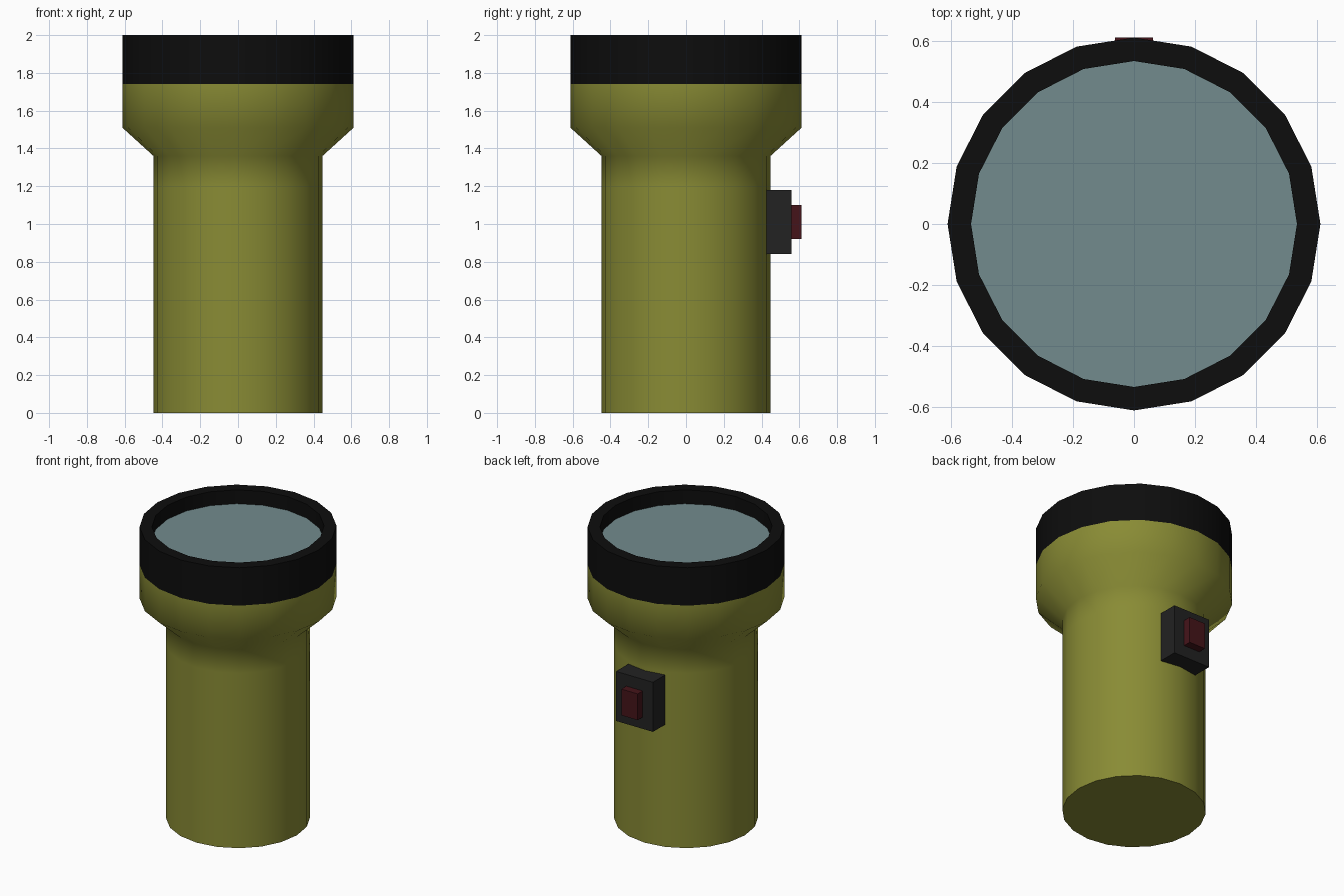
import bpy, bmesh
from math import cos, sin, pi, radians

if "Cube" in bpy.data.objects:
    bpy.data.objects.remove(bpy.data.objects["Cube"])

SIDES = 20


def material(name, rgb):
    mat = bpy.data.materials.new(name)
    mat.diffuse_color = (*rgb, 1)
    mat.use_nodes = True
    mat.node_tree.nodes["Principled BSDF"].inputs["Base Color"].default_value = mat.diffuse_color
    return mat


def add_object(name, bm, mat, smooth_angle=None):
    bmesh.ops.recalc_face_normals(bm, faces=bm.faces)
    mesh = bpy.data.meshes.new(name)
    bm.to_mesh(mesh)
    bm.free()
    mesh.materials.append(mat)
    if smooth_angle:
        mesh.shade_smooth()
        mesh.set_sharp_from_angle(angle=radians(smooth_angle))
    obj = bpy.data.objects.new(name, mesh)
    bpy.context.collection.objects.link(obj)
    return obj


def lathe(name, profile, mat, cap_start=False, closed=False, angle=50):
    """Revolve (radius, z) points around the z axis."""
    bm = bmesh.new()
    rings = [[bm.verts.new((r * cos(2 * pi * i / SIDES), r * sin(2 * pi * i / SIDES), z))
              for i in range(SIDES)] for r, z in profile]
    pairs = list(zip(rings, rings[1:]))
    if closed:
        pairs.append((rings[-1], rings[0]))
    for a, b in pairs:
        for i in range(SIDES):
            j = (i + 1) % SIDES
            bm.faces.new((a[i], a[j], b[j], b[i]))
    if cap_start:
        bm.faces.new(rings[0][::-1])
    return add_object(name, bm, mat, angle)


def box(name, lo, hi, mat):
    bm = bmesh.new()
    bmesh.ops.create_cube(bm, size=1)
    for v in bm.verts:
        v.co = [(a + b) / 2 + c * (b - a) for a, b, c in zip(lo, hi, v.co)]
    return add_object(name, bm, mat)


olive = material("olive_plastic", (0.25, 0.26, 0.035))
black = material("black_rubber", (0.004, 0.004, 0.004))
grey = material("dark_grey_plastic", (0.016, 0.016, 0.016))
red = material("red_plastic", (0.06, 0.007, 0.01))
glass = material("lens_glass", (0.17, 0.26, 0.27))

# Handle flaring into the head
lathe("body", [(0.447, 0), (0.447, 1.2), (0.447, 1.36), (0.612, 1.51), (0.612, 1.74)],
      olive, cap_start=True)

# Rim around the recessed lens
lathe("rim", [(0.612, 1.74), (0.612, 2.0), (0.535, 2.0), (0.535, 1.90)], black)

# Lens disc
bm = bmesh.new()
bm.faces.new([bm.verts.new((0.535 * cos(2 * pi * i / SIDES), 0.535 * sin(2 * pi * i / SIDES), 1.905))
              for i in range(SIDES)])
lens = add_object("lens", bm, glass)
if lens.data.polygons[0].normal.z < 0:
    lens.data.flip_normals()

# Switch on the back of the handle
box("switch_housing", (-0.14, 0.426, 0.84), (0.14, 0.558, 1.18), grey)
box("switch_button", (-0.062, 0.55, 0.92), (0.062, 0.612, 1.10), red)
